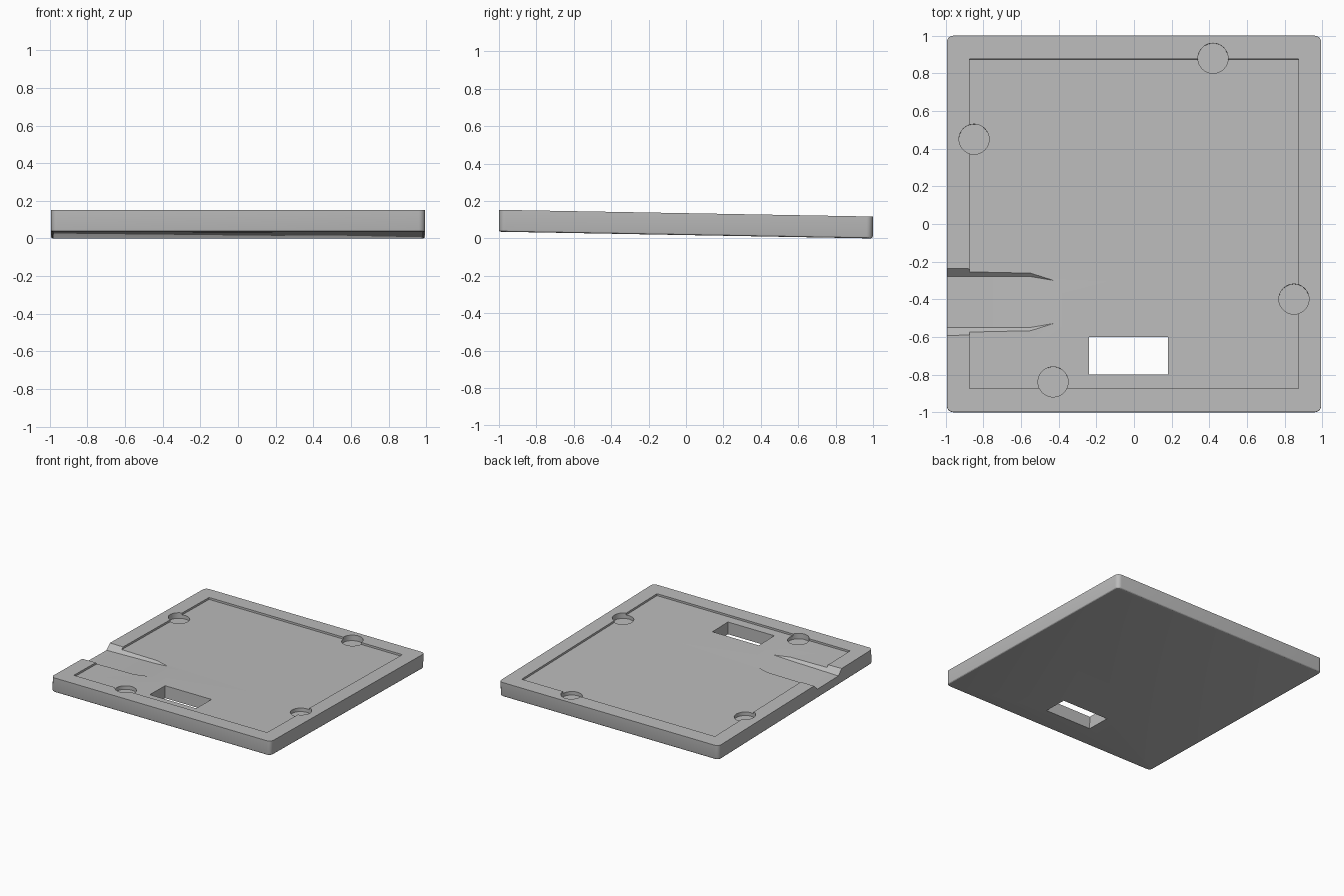
import bpy
import bmesh
import math
from mathutils import Matrix, Vector

if "Cube" in bpy.data.objects:
    bpy.data.objects.remove(bpy.data.objects["Cube"])

THICK = 0.117
STEP = 0.016

grey = bpy.data.materials.new("plain_grey")
grey.use_nodes = True
COLOR = (0.5, 0.5, 0.5, 1)
grey.diffuse_color = COLOR
grey.node_tree.nodes["Principled BSDF"].inputs["Base Color"].default_value = COLOR


def make_object(name, bm):
    bmesh.ops.recalc_face_normals(bm, faces=bm.faces)
    mesh = bpy.data.meshes.new(name)
    bm.to_mesh(mesh)
    bm.free()
    mesh.materials.append(grey)
    obj = bpy.data.objects.new(name, mesh)
    bpy.context.collection.objects.link(obj)
    return obj


def box_bm(x0, x1, y0, y1, z0, z1):
    bm = bmesh.new()
    bmesh.ops.create_cube(bm, size=1)
    bmesh.ops.scale(bm, vec=(x1 - x0, y1 - y0, z1 - z0), verts=bm.verts)
    bmesh.ops.translate(bm, vec=((x0 + x1) / 2, (y0 + y1) / 2, (z0 + z1) / 2), verts=bm.verts)
    return bm


def cut(target, cutter):
    cutter.hide_render = True
    mod = target.modifiers.new("cut", "BOOLEAN")
    mod.operation = "DIFFERENCE"
    mod.solver = "EXACT"
    mod.object = cutter
    bpy.context.view_layer.objects.active = target
    bpy.ops.object.modifier_apply(modifier=mod.name)
    bpy.data.objects.remove(cutter)


# Slab with rounded corners and a softened bottom edge
bm = box_bm(-0.995, 0.995, -1, 1, 0, THICK)
upright = [e for e in bm.edges if abs(e.verts[0].co.z - e.verts[1].co.z) > 0.05]
bmesh.ops.bevel(bm, geom=upright, offset=0.035, segments=6, profile=0.5, affect="EDGES")
bottom = [e for e in bm.edges if all(v.co.z < 0.001 for v in e.verts)]
bmesh.ops.bevel(bm, geom=bottom, offset=0.012, segments=3, profile=0.5, affect="EDGES")
slab = make_object("base_plate", bm)

# Shallow recess inside the rim
cut(slab, make_object("recess_cutter", box_bm(-0.875, 0.875, -0.875, 0.875, THICK - STEP, 0.3)))

# Finger scoop: trapezoid channel sloping up toward the middle
bm = bmesh.new()
rings = []
for x, depth in ((-1.1, 0.046), (-0.55, 0.034), (-0.4, 0.012)):
    z = THICK - depth
    half = 0.135 if x < -0.5 else 0.11
    section = [(-half, z), (half, z), (half + 0.1, z + 0.1), (-half - 0.1, z + 0.1)]
    rings.append([bm.verts.new((x, -0.415 + y, h)) for y, h in section])
for a, b in zip(rings, rings[1:]):
    for i in range(4):
        j = (i + 1) % 4
        bm.faces.new((a[i], a[j], b[j], b[i]))
bm.faces.new(rings[0])
bm.faces.new(rings[-1])
cut(slab, make_object("scoop_cutter", bm))

# Four round pockets
for x, y in ((0.42, 0.88), (-0.85, 0.45), (0.85, -0.40), (-0.43, -0.84)):
    bm = bmesh.new()
    bmesh.ops.create_cone(bm, cap_ends=True, segments=48, radius1=0.08, radius2=0.08, depth=0.2,
                          matrix=Matrix.Translation((x, y, THICK - 0.045 + 0.1)))
    cut(slab, make_object("pocket_cutter", bm))

# Rectangular through opening
cut(slab, make_object("opening_cutter", box_bm(-0.24, 0.18, -0.8, -0.6, -0.1, 0.3)))

# Slight tilt, front edge raised, then rest on the ground
slab.data.transform(Matrix.Rotation(math.radians(-1.03), 4, "X"))
low = min(v.co.z for v in slab.data.vertices)
mid = (min(v.co.y for v in slab.data.vertices) + max(v.co.y for v in slab.data.vertices)) / 2
slab.data.transform(Matrix.Translation(Vector((0, -mid, -low))))

bpy.ops.object.select_all(action="DESELECT")
slab.select_set(True)
bpy.context.view_layer.objects.active = slab
bpy.ops.object.shade_smooth_by_angle(angle=math.radians(25))
